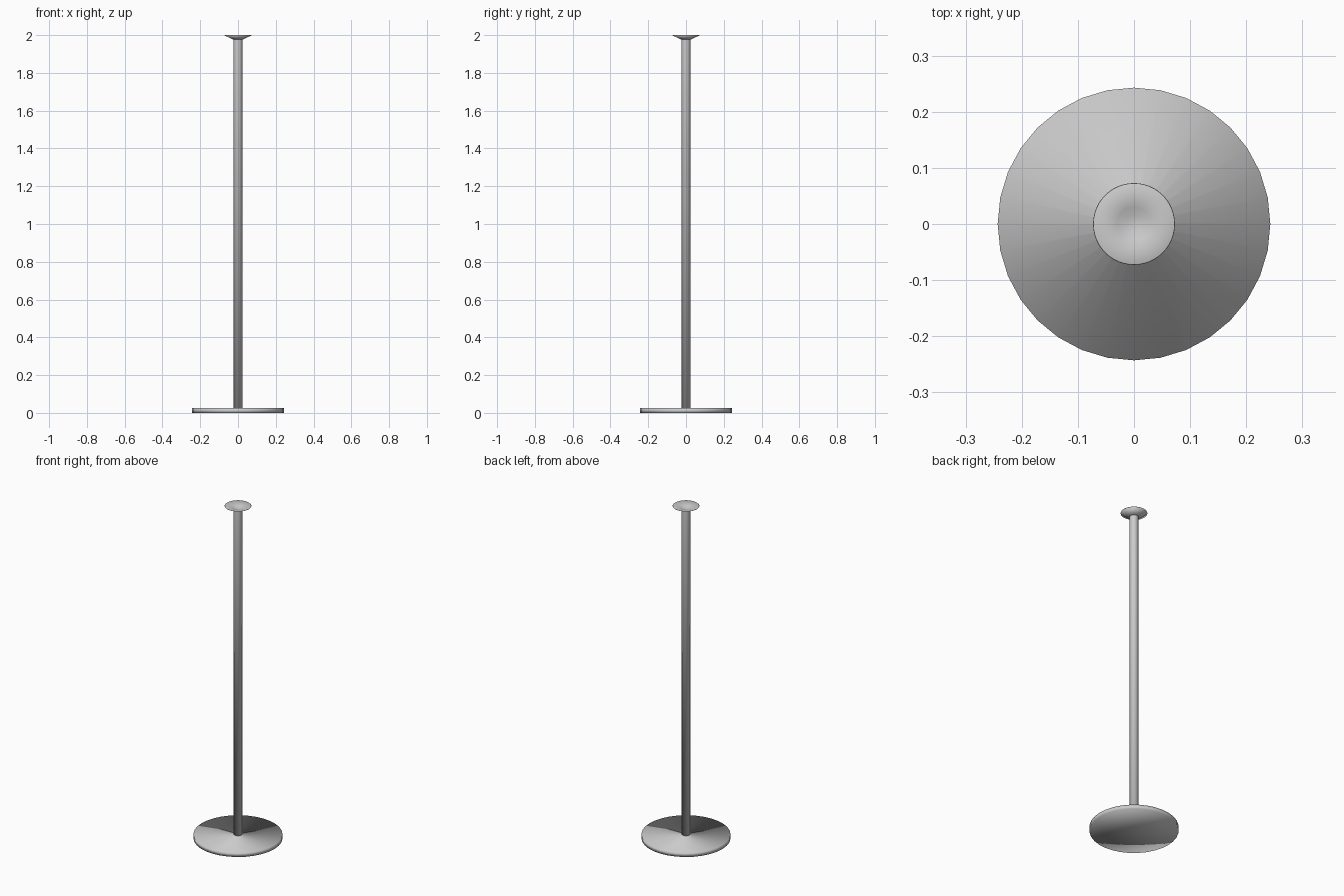
import bpy, bmesh, math

if "Cube" in bpy.data.objects:
    bpy.data.objects.remove(bpy.data.objects["Cube"])


def lathe(name, profile, sides):
    """Revolve (radius, z) points about the z axis; radius 0 closes to a pole."""
    bm = bmesh.new()
    verts = [bm.verts.new((r, 0, z)) for r, z in profile]
    edges = [bm.edges.new(pair) for pair in zip(verts, verts[1:])]
    bmesh.ops.spin(bm, geom=verts + edges, axis=(0, 0, 1), cent=(0, 0, 0),
                   angle=math.tau, steps=sides)
    bmesh.ops.remove_doubles(bm, verts=bm.verts, dist=1e-5)
    bmesh.ops.recalc_face_normals(bm, faces=bm.faces)
    for face in bm.faces:
        face.smooth = True          # soft shading across every edge
    mesh = bpy.data.meshes.new(name)
    bm.to_mesh(mesh)
    bm.free()
    obj = bpy.data.objects.new(name, mesh)
    bpy.context.collection.objects.link(obj)
    return obj


# Round flat foot, with a short collar hidden inside the pole
lathe("base_disc", [(0, 0), (0.243, 0), (0.243, 0.025), (0.021, 0.025),
                    (0.021, 0.05), (0, 0.05)], 32)

# Upright pole: closed foot, open end inside the cup
lathe("pole", [(0, 0.022), (0.0235, 0.022), (0.0235, 1.979)], 32)

# Flared cup with a shallow dished top
lathe("top_cup", [(0, 1.976), (0.024, 1.976), (0.073, 1.999), (0.072, 2.0),
                  (0.03, 1.987), (0.015, 1.982), (0, 1.98)], 48)
